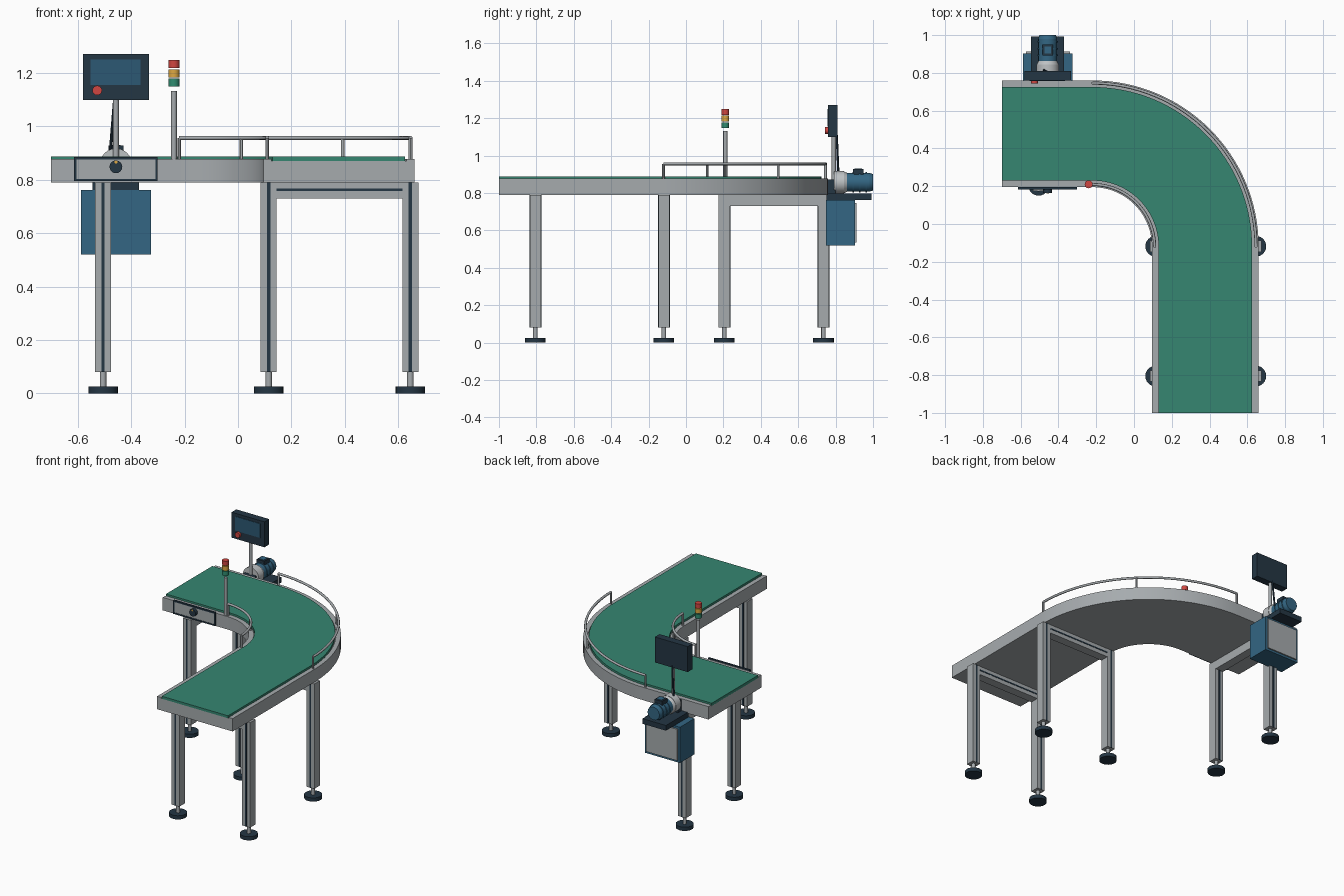
import bpy, bmesh, math
from mathutils import Vector

if "Cube" in bpy.data.objects:
    bpy.data.objects.remove(bpy.data.objects["Cube"])


def lin(c):
    c /= 255
    return c / 12.92 if c <= 0.04045 else ((c + 0.055) / 1.055) ** 2.4


def material(name, r, g, b):
    m = bpy.data.materials.new(name)
    m.diffuse_color = (lin(r), lin(g), lin(b), 1)
    m.use_nodes = True
    m.node_tree.nodes["Principled BSDF"].inputs["Base Color"].default_value = m.diffuse_color
    return m


STEEL = material("steel grey", 166, 171, 174)
SILVER = material("light silver", 190, 194, 196)
BELT = material("belt green", 54, 134, 113)
DARK = material("dark navy", 36, 54, 68)
BLUE = material("machine blue", 51, 102, 131)
GLASS = material("screen blue", 44, 88, 115)
RED = material("signal red", 208, 70, 65)
AMBER = material("signal amber", 222, 168, 66)
GREEN = material("signal green", 48, 140, 112)


def finish(bm, name, mat):
    bmesh.ops.recalc_face_normals(bm, faces=bm.faces)
    me = bpy.data.meshes.new(name)
    bm.to_mesh(me)
    bm.free()
    me.materials.append(mat)
    for p in me.polygons:
        p.use_smooth = True
    me.set_sharp_from_angle(angle=math.radians(30))
    ob = bpy.data.objects.new(name, me)
    bpy.context.collection.objects.link(ob)
    return ob


def box(name, mat, x, y, z):
    """Box from (min, max) ranges."""
    bm = bmesh.new()
    bmesh.ops.create_cube(bm, size=1)
    for v in bm.verts:
        v.co = [(r[0] + r[1]) / 2 + c * (r[1] - r[0]) for r, c in zip((x, y, z), v.co)]
    return finish(bm, name, mat)


def rod(name, mat, a, b, r, sides=20, r2=None):
    """Cylinder or cone from point a to point b."""
    a, b = Vector(a), Vector(b)
    bm = bmesh.new()
    bmesh.ops.create_cone(bm, cap_ends=True, segments=sides, radius1=r,
                          radius2=r if r2 is None else r2, depth=(b - a).length)
    rot = (b - a).to_track_quat('Z', 'Y')
    for v in bm.verts:
        v.co = rot @ v.co + (a + b) / 2
    return finish(bm, name, mat)


# Bend centre of the conveyor
CX, CY = -0.22, -0.12
STEPS = 32


def bend(r, deg):
    t = math.radians(deg)
    return CX + r * math.cos(t), CY + r * math.sin(t)


def path(r):
    arc = [bend(r, 90 - 90 * i / STEPS) for i in range(STEPS + 1)]
    return [(-0.70, CY + r)] + arc + [(CX + r, -1.0)]


def curved_slab(name, mat, r0, r1, z0, z1):
    """Slab following the straight, bend, straight path between two radii."""
    bm = bmesh.new()
    rings = [[bm.verts.new((*p, z)) for p, z in ((i, z0), (o, z0), (o, z1), (i, z1))]
             for i, o in zip(path(r0), path(r1))]
    for a, b in zip(rings, rings[1:]):
        for k in range(4):
            bm.faces.new((a[k], a[(k + 1) % 4], b[(k + 1) % 4], b[k]))
    bm.faces.new(rings[0])
    bm.faces.new(rings[-1])
    return finish(bm, name, mat)


# Conveyor bed, side rails and belt
curved_slab("conveyor_bed", STEEL, 0.345, 0.85, 0.79, 0.87)
curved_slab("inner_side_rail", STEEL, 0.315, 0.345, 0.79, 0.877)
curved_slab("outer_side_rail", STEEL, 0.85, 0.88, 0.79, 0.877)
curved_slab("belt", BELT, 0.35, 0.845, 0.868, 0.887)


# Legs with slots, levelling feet
def leg(x, y):
    box("leg", STEEL, (x - .03, x + .03), (y - .03, y + .03), (0.08, 0.79))
    for s in (-1, 1):
        yy = y + s * 0.03
        box("leg_slot", DARK, (x - .006, x + .006), (yy - .002, yy + .002), (0.08, 0.789))
    rod("foot_stem", STEEL, (x, y, 0.02), (x, y, 0.085), 0.012)
    rod("foot_pad", DARK, (x, y, 0), (x, y, 0.025), 0.055, 24)


for y in (-0.805, -0.118):
    for x in (0.115, 0.645):
        leg(x, y)
    box("cross_beam", STEEL, (0.145, 0.615), (y - .03, y + .03), (0.73, 0.789))
    for s in (-1, 1):
        yy = y + s * 0.03
        box("beam_slot", DARK, (0.145, 0.615), (yy - .002, yy + .002), (0.757, 0.766))
for y in (0.205, 0.735):
    leg(-0.505, y)
box("cross_beam", STEEL, (-0.535, -0.475), (0.235, 0.705), (0.73, 0.789))


# Guard rails around the bend
def guard(name, r):
    cu = bpy.data.curves.new(name, 'CURVE')
    cu.dimensions = '3D'
    cu.bevel_depth = 0.008
    cu.bevel_resolution = 2
    cu.use_fill_caps = True
    sp = cu.splines.new('POLY')
    sp.points.add(STEPS)
    for i, p in enumerate(sp.points):
        p.co = (*bend(r, 90 * i / STEPS), 0.956, 1)
    cu.materials.append(STEEL)
    bpy.context.collection.objects.link(bpy.data.objects.new(name, cu))
    for deg in (0, 45, 90):
        p = bend(r, deg)
        rod(name + "_post", STEEL, (*p, 0.87), (*p, 0.956), 0.007, 12)


guard("outer_guard", 0.866)
guard("inner_guard", 0.329)

# Signal tower
TX, TY = -0.24, 0.21
rod("tower_post", STEEL, (TX, TY, 0.87), (TX, TY, 1.132), 0.011)
for name, mat, z in (("green_lamp", GREEN, 1.148), ("amber_lamp", AMBER, 1.183),
                     ("red_lamp", RED, 1.218)):
    rod(name, mat, (TX, TY, z), (TX, TY, z + 0.03), 0.021, 24)

# Front access panel with frame and knob
box("panel_cover", STEEL, (-0.605, -0.305), (0.186, 0.197), (0.80, 0.88))
for z in (0.794, 0.876):
    box("panel_frame", DARK, (-0.613, -0.301), (0.183, 0.197), (z, z + 0.009))
for x in (-0.613, -0.309):
    box("panel_frame", DARK, (x, x + 0.008), (0.183, 0.197), (0.794, 0.885))
MX = -0.457
rod("knob", DARK, (MX, 0.19, 0.848), (MX, 0.165, 0.848), 0.024, 16)
rod("knob_marker", AMBER, (MX, 0.19, 0.866), (MX, 0.162, 0.866), 0.006, 12)

# Control cabinet under the drive
box("cabinet", BLUE, (-0.587, -0.325), (0.748, 0.903), (0.52, 0.762))
box("cabinet_door", STEEL, (-0.572, -0.34), (0.90, 0.912), (0.535, 0.747))

# Drive motor on its mounting plate
MZ = 0.857
box("motor_plate", DARK, (-0.545, -0.37), (0.752, 0.993), (0.762, 0.797))
box("motor_bracket", DARK, (-0.50, -0.414), (0.757, 0.80), (0.79, 0.872))
rod("gearbox", SILVER, (MX, 0.79, MZ), (MX, 0.845, MZ), 0.06, 24)
rod("gearbox_neck", SILVER, (MX, 0.845, MZ), (MX, 0.87, MZ), 0.058, 24, 0.046)
rod("motor_body", BLUE, (MX, 0.86, MZ), (MX, 0.98, MZ), 0.05, 24)
rod("motor_cap", BLUE, (MX, 0.98, MZ), (MX, 1.0, MZ), 0.05, 24, 0.044)
for i in range(3):
    y = 0.89 + i * 0.035
    rod("motor_fin", BLUE, (MX, y, MZ), (MX, y + 0.008, MZ), 0.054, 24)
box("terminal_box", DARK, (-0.485, -0.429), (0.892, 0.95), (0.895, 0.927))
box("terminal_lid", BLUE, (-0.475, -0.439), (0.902, 0.94), (0.925, 0.93))

# Operator screen on a post
rod("screen_post", STEEL, (MX, 0.79, 0.85), (MX, 0.79, 1.11), 0.011)
rod("screen_cable", DARK, (-0.478, 0.815, 0.90), (-0.461, 0.806, 1.11), 0.006, 10)
box("screen_housing", DARK, (-0.58, -0.334), (0.76, 0.81), (1.098, 1.27))
box("screen_glass", GLASS, (-0.552, -0.364), (0.757, 0.763), (1.154, 1.25))
rod("stop_button", RED, (-0.527, 0.762, 1.134), (-0.527, 0.744, 1.134), 0.018, 16)
